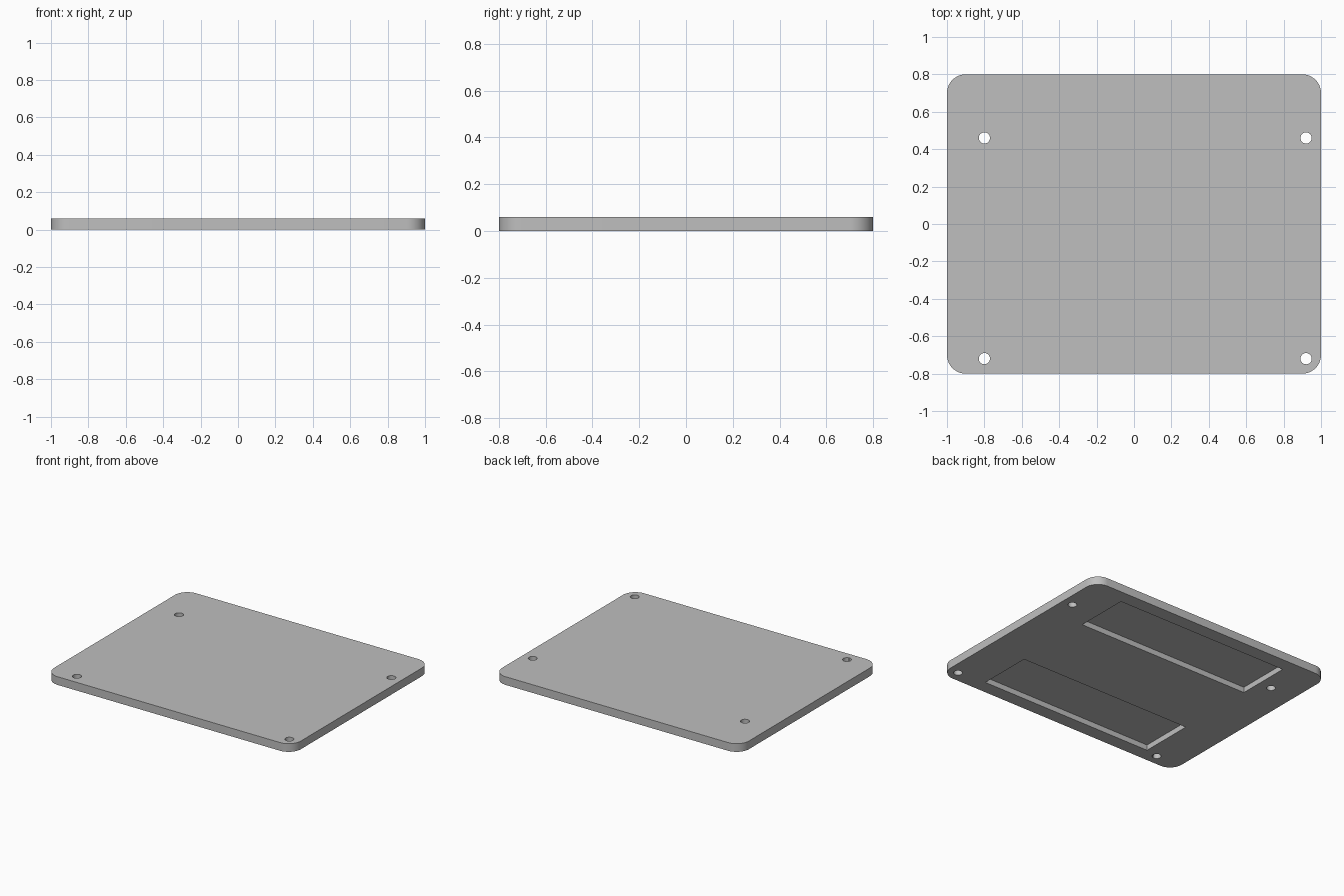
import bpy, bmesh
from mathutils import Matrix

if "Cube" in bpy.data.objects:
    bpy.data.objects.remove(bpy.data.objects["Cube"], do_unlink=True)

THICK = 0.06
POCKET_DEPTH = 0.04

grey = bpy.data.materials.new("plain grey")
grey.use_nodes = True
colour = (0.52, 0.52, 0.52, 1)
grey.diffuse_color = colour
grey.node_tree.nodes["Principled BSDF"].inputs["Base Color"].default_value = colour


def make_object(name, bm):
    mesh = bpy.data.meshes.new(name)
    bm.to_mesh(mesh)
    bm.free()
    mesh.materials.append(grey)
    obj = bpy.data.objects.new(name, mesh)
    bpy.context.collection.objects.link(obj)
    return obj


def box(name, size, centre, corner=0):
    bm = bmesh.new()
    bmesh.ops.create_cube(bm, size=1, matrix=Matrix.Translation(centre) @ Matrix.Diagonal((*size, 1)))
    if corner:
        upright = [e for e in bm.edges if abs(e.verts[0].co.z - e.verts[1].co.z) > 0.01]
        bmesh.ops.bevel(bm, geom=upright, offset=corner, segments=12, profile=0.5, affect='EDGES')
    return make_object(name, bm)


def cylinder(name, radius, centre):
    bm = bmesh.new()
    bmesh.ops.create_cone(bm, cap_ends=True, segments=32, radius1=radius, radius2=radius,
                          depth=0.2, matrix=Matrix.Translation(centre))
    return make_object(name, bm)


# Plate with rounded corners
plate = box("base_plate", (2, 1.6, THICK), (0, 0, THICK / 2), corner=0.1)

# Two long pockets in the underside
cutters = [box("pocket_cutter", (1.4, 0.4, 2 * POCKET_DEPTH), (0, y, 0)) for y in (-0.5, 0.5)]

# Four screw holes, offset from the centre
cutters += [cylinder("hole_cutter", 0.03, (x, y, THICK / 2))
            for x in (-0.8, 0.92) for y in (-0.72, 0.46)]

bpy.ops.object.select_all(action='DESELECT')
bpy.context.view_layer.objects.active = plate
plate.select_set(True)
for cutter in cutters:
    cutter.hide_render = True
    cut = plate.modifiers.new("cut", 'BOOLEAN')
    cut.operation = 'DIFFERENCE'
    cut.solver = 'EXACT'
    cut.object = cutter
    bpy.ops.object.modifier_apply(modifier=cut.name)
    bpy.data.objects.remove(cutter, do_unlink=True)

# Smooth rounded walls, sharp rims
bpy.ops.object.shade_smooth_by_angle()
